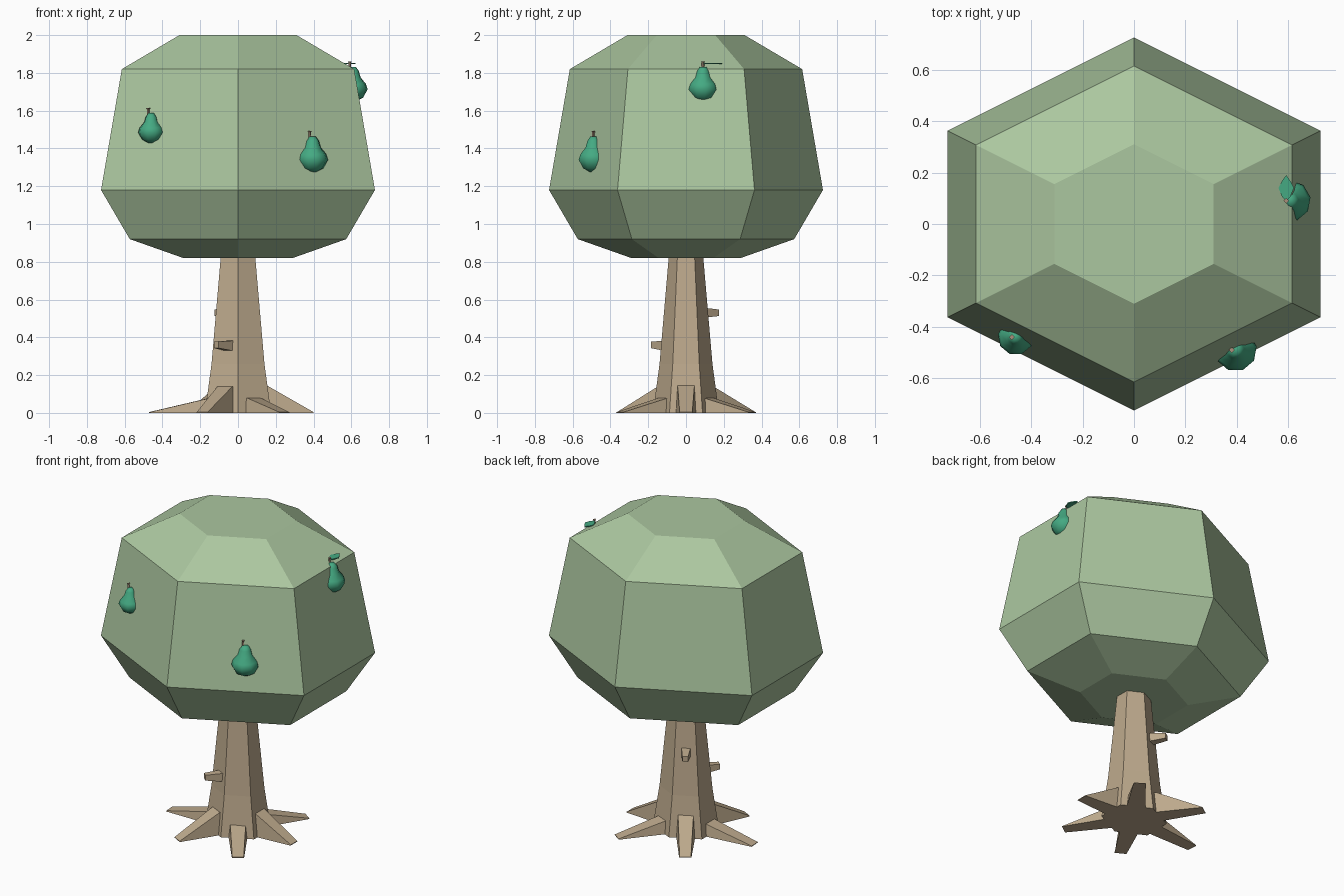
import bpy, bmesh
from math import sin, cos, pi
from mathutils import Vector

cube = bpy.data.objects.get("Cube")
if cube:
    bpy.data.objects.remove(cube, do_unlink=True)


def material(name, rgb):
    m = bpy.data.materials.new(name)
    m.use_nodes = True
    m.diffuse_color = (*rgb, 1)
    m.node_tree.nodes["Principled BSDF"].inputs["Base Color"].default_value = (*rgb, 1)
    return m


leaf_green = material("sage green", (0.41, 0.57, 0.35))
bark = material("bark tan", (0.51, 0.40, 0.265))
fruit_green = material("fruit green", (0.058, 0.40, 0.225))
stem_brown = material("stem brown", (0.40, 0.28, 0.2))


def finish(name, bm, mat, smooth=False):
    bmesh.ops.recalc_face_normals(bm, faces=bm.faces[:])
    mesh = bpy.data.meshes.new(name)
    bm.to_mesh(mesh)
    bm.free()
    mesh.materials.append(mat)
    for p in mesh.polygons:
        p.use_smooth = smooth
    ob = bpy.data.objects.new(name, mesh)
    bpy.context.collection.objects.link(ob)
    return ob


def loft(name, rings, mat, smooth=False):
    """Skin a list of point rings and cap both ends."""
    bm = bmesh.new()
    loops = [[bm.verts.new(p) for p in ring] for ring in rings]
    n = len(loops[0])
    for a, b in zip(loops, loops[1:]):
        for i in range(n):
            j = (i + 1) % n
            bm.faces.new((a[i], a[j], b[j], b[i]))
    bm.faces.new(loops[0])
    bm.faces.new(loops[-1])
    return finish(name, bm, mat, smooth)


def ring(r, z, sides=6, stretch=1.0, centre=(0, 0)):
    angles = [2 * pi * i / sides + pi / 2 for i in range(sides)]
    return [(centre[0] + r * stretch * cos(a), centre[1] + r * sin(a), z) for a in angles]


HEX = 1 / cos(pi / 6)  # widens the hexagon so it is as wide as it is deep

# Crown and trunk
crown = [(0.29, 0.82), (0.573, 0.92), (0.725, 1.18), (0.615, 1.82), (0.31, 2.0)]
loft("crown", [ring(r, z, 6, HEX) for r, z in crown], leaf_green)
trunk = [(0.175, 0), (0.14, 0.26), (0.09, 0.84)]
loft("trunk", [ring(r, z, 6, HEX) for r, z in trunk], bark)

# Roots: wedges that slope from the trunk down to blunt tips
roots = [(0.40, 0, 0.15), (0.25, 0.35, 0.08), (-0.24, 0.35, 0.14),
         (-0.47, -0.03, 0.08), (-0.19, -0.35, 0.14), (0.245, -0.35, 0.08)]
for k, (x, y, top) in enumerate(roots):
    tip = Vector((x, y, 0))
    out = tip.normalized()
    side = Vector((-out.y, out.x, 0))
    sections = []
    for centre, low, high, h in ((out * 0.05, 0.055, 0.045, top),
                                 (out * 0.145, 0.055, 0.045, top),
                                 (tip, 0.036, 0.033, 0.004)):
        sections.append([centre - side * low, centre + side * low,
                         centre + side * high + Vector((0, 0, h)),
                         centre - side * high + Vector((0, 0, h))])
    loft(f"root_{k + 1}", sections, bark)

# Broken branch stubs
stubs = [("front_stub", (-0.04, -0.09, 0.355), (-0.115, -0.175, 0.36)),
         ("back_stub", (-0.05, 0.07, 0.53), (-0.11, 0.165, 0.53))]
for name, start, end in stubs:
    start, end = Vector(start), Vector(end)
    out = (end - start).normalized()
    side = Vector((-out.y, out.x, 0)).normalized()
    up = Vector((0, 0, 1))
    loft(name, [[c + side * (w * s) + up * (w * t)
                 for s, t in ((-1, -1), (1, -1), (1, 1), (-1, 1))]
                for c, w in ((start, 0.028), (end, 0.017))], bark)

# Pears: a lathed profile set into the crown, each with a stem
pear = [(0.02, 0), (0.058, 0.02), (0.083, 0.065), (0.073, 0.095),
        (0.044, 0.13), (0.034, 0.165), (0.018, 0.187)]
pears = [("front_left_pear", 0.395, -0.49, 1.275, 1.0),
         ("front_right_pear", -0.46, -0.44, 1.43, 0.84),
         ("left_pear", 0.607, 0.09, 1.65, 0.97)]
for name, x, y, z, s in pears:
    loft(name, [ring(r * s, z + h * s, 9, 1, (x, y)) for r, h in pear],
         fruit_green, True)
    sx = x - 0.015
    loft(name + "_stem", [ring(r, z + h * s, 4, 1, (sx, y))
                          for r, h in ((0.007, 0.17), (0.007, 0.21), (0.011, 0.218))],
         stem_brown)

# Flat pointed leaf on the stem of the left pear
outline = [(0, 0), (0.016, 0.015), (0.03, 0.05), (0.018, 0.075),
           (0, 0.1), (-0.018, 0.075), (-0.03, 0.05), (-0.016, 0.015)]
loft("leaf", [[(0.592 + u, 0.09 + v, z) for u, v in outline]
              for z in (1.847, 1.853)], fruit_green)
